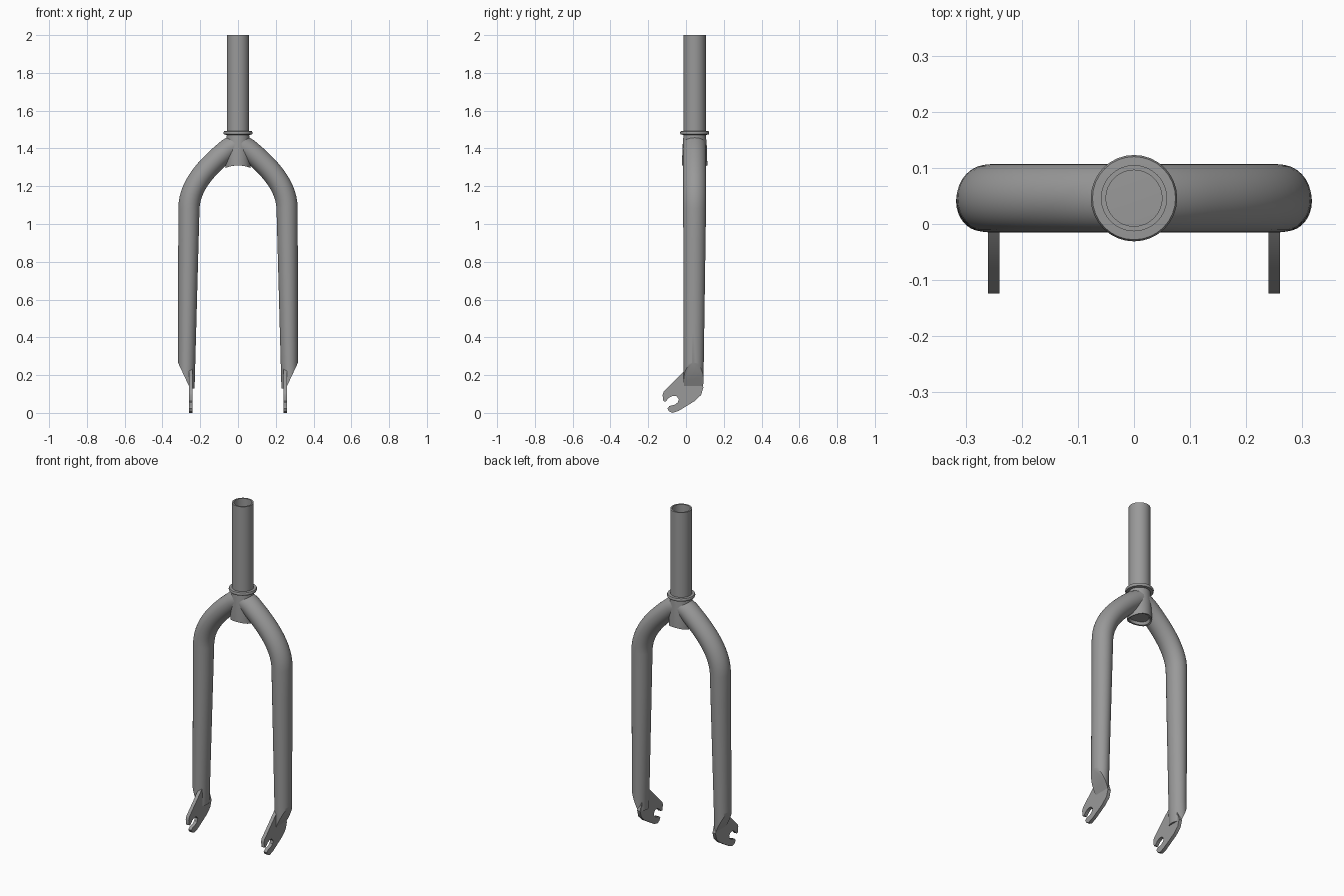
import bpy, bmesh, math
from mathutils import Vector
from mathutils.geometry import interpolate_bezier

if "Cube" in bpy.data.objects:
    bpy.data.objects.remove(bpy.data.objects["Cube"])

metal = bpy.data.materials.new("grey metal")
GREY = (0.32, 0.32, 0.32, 1)
metal.use_nodes = True
metal.diffuse_color = GREY
metal.node_tree.nodes["Principled BSDF"].inputs["Base Color"].default_value = GREY

AXIS_Y = 0.046   # depth of the steering axis
SIDES = 32


def finish(bm, name, mirror=False, angle=35):
    bmesh.ops.recalc_face_normals(bm, faces=bm.faces)
    mesh = bpy.data.meshes.new(name)
    bm.to_mesh(mesh)
    bm.free()
    mesh.materials.append(metal)
    ob = bpy.data.objects.new(name, mesh)
    bpy.context.collection.objects.link(ob)
    if mirror:
        ob.modifiers.new("Mirror", 'MIRROR').use_mirror_merge = False
    bpy.ops.object.select_all(action='DESELECT')
    ob.select_set(True)
    bpy.context.view_layer.objects.active = ob
    bpy.ops.object.shade_smooth_by_angle(angle=math.radians(angle))
    return ob


def skin(bm, rings, cap_start=True, cap_end=True):
    """Join rings of points into a tube."""
    loops = [[bm.verts.new(p) for p in ring] for ring in rings]
    n = len(loops[0])
    for a, b in zip(loops, loops[1:]):
        for i in range(n):
            j = (i + 1) % n
            bm.faces.new((a[i], a[j], b[j], b[i]))
    if cap_start:
        bm.faces.new(loops[0])
    if cap_end:
        bm.faces.new(loops[-1])


def lathe(name, profile, arch=0.0):
    """Turn (radius, z) points round the steering axis; arch bends the low end."""
    rings = []
    for r, z in profile:
        ring = []
        for i in range(SIDES):
            a = math.tau * i / SIDES
            x, y = r * math.cos(a), r * math.sin(a)
            drop = arch * x * x if z < 1.35 else 0
            ring.append((x, AXIS_Y + y, z - drop))
        rings.append(ring)
    bm = bmesh.new()
    skin(bm, rings)
    return finish(bm, name)


# Hollow steerer tube, crown collar and the socket the legs join
lathe("steerer_tube", [(0.059, 1.46), (0.059, 2), (0.05, 2), (0.05, 1.48)])
lathe("crown_collar", [(0.062, 1.472), (0.074, 1.474), (0.077, 1.48),
                       (0.077, 1.485), (0.074, 1.491), (0.058, 1.492)])
lathe("crown_socket", [(0.052, 1.325), (0.058, 1.31), (0.067, 1.31),
                       (0.065, 1.4), (0.059, 1.475)], arch=3)

# Legs: straight taper, then a bend into the crown
straight = [Vector((0.274, 0, 0.1)).lerp(Vector((0.26, 0, 1.08)), t / 6) for t in range(6)]
bend = interpolate_bezier(Vector((0.26, 0, 1.08)), Vector((0.258, 0, 1.2)),
                          Vector((0.17, 0, 1.29)), Vector((0.1, 0, 1.355)), 14)
path = straight + list(bend) + [Vector((0.05, 0, 1.398)), Vector((0, 0, 1.425))]
rings = []
for k, p in enumerate(path):
    tangent = (path[min(k + 1, len(path) - 1)] - path[max(k - 1, 0)]).normalized()
    side = Vector((tangent.z, 0, -tangent.x))
    t = min(p.z / 1.15, 1)
    rx, ry = 0.042 + 0.015 * t, 0.051 + 0.01 * t
    centre = Vector((p.x, 0.039 + 0.007 * t, p.z))
    rings.append([centre + side * rx * math.cos(math.tau * i / SIDES)
                  + Vector((0, ry * math.sin(math.tau * i / SIDES), 0))
                  for i in range(SIDES)])
bm = bmesh.new()
skin(bm, rings)
# Slanted and level cuts that close the foot of the leg
for co, no in (((0.254, 0, 0.13), (0.135, 0, -0.063)), ((0, 0, 0.13), (0, 0, -1))):
    cut = bmesh.ops.bisect_plane(bm, geom=bm.verts[:] + bm.edges[:] + bm.faces[:],
                                 plane_co=co, plane_no=no, clear_outer=True)
    rim = [e for e in cut["geom_cut"] if isinstance(e, bmesh.types.BMEdge)]
    bmesh.ops.holes_fill(bm, edges=rim)
finish(bm, "fork_leg", mirror=True)

# Slotted axle plates
outline = [(0.03, 0.25), (0.0, 0.232), (-0.118, 0.112), (-0.124, 0.095), (-0.12, 0.062),
           (-0.108, 0.06), (-0.09, 0.08), (-0.07, 0.09), (-0.05, 0.088), (-0.038, 0.073),
           (-0.043, 0.056), (-0.06, 0.043), (-0.088, 0.036), (-0.099, 0.024),
           (-0.09, 0.008), (-0.07, 0), (-0.04, 0.01), (0.045, 0.062), (0.08, 0.095),
           (0.092, 0.135), (0.07, 0.2)]
bm = bmesh.new()
skin(bm, [[(x, y, z) for y, z in outline] for x in (0.24, 0.26)])
finish(bm, "axle_plate", mirror=True)
